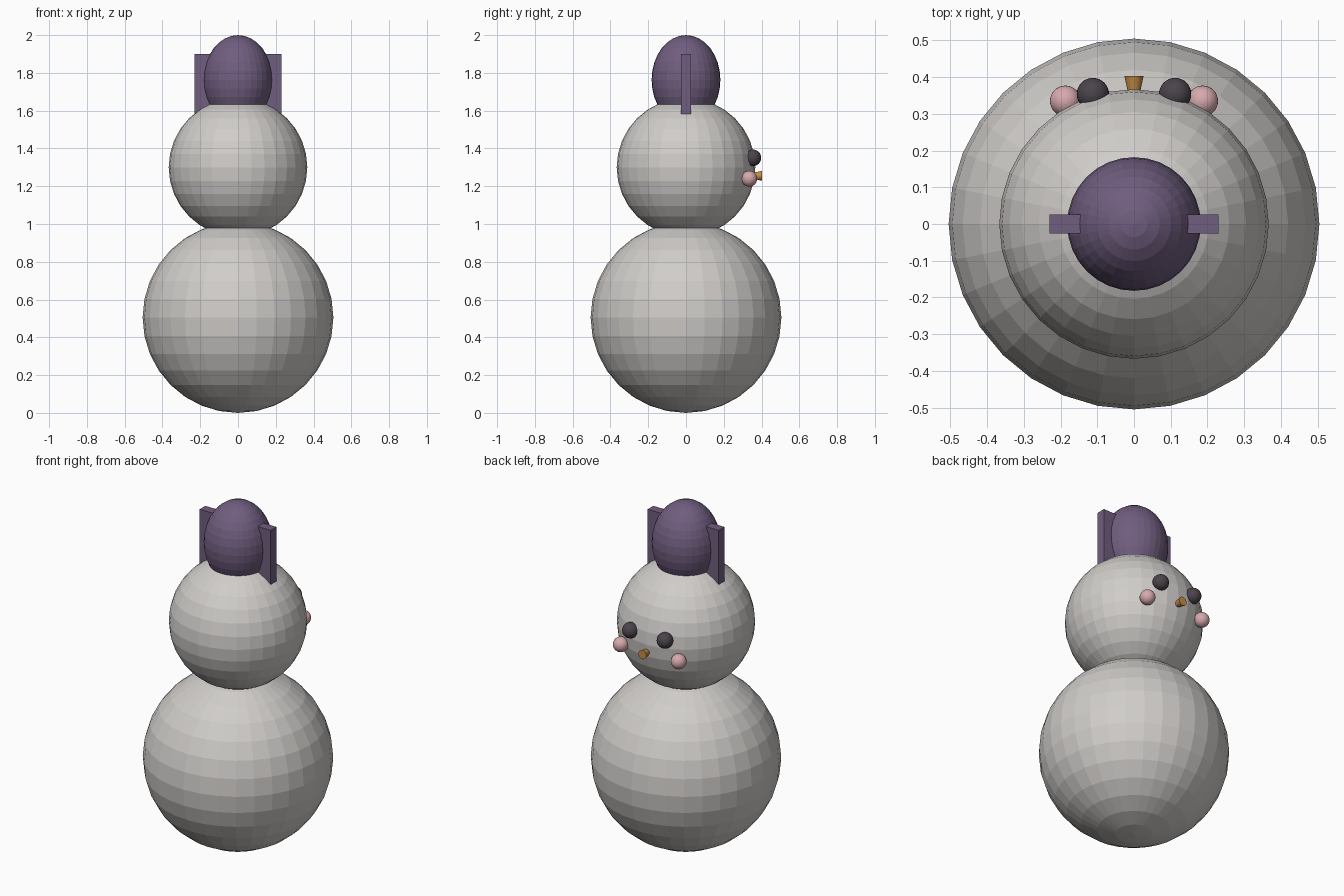
import bpy
from math import radians

cube = bpy.data.objects.get("Cube")
if cube:
    bpy.data.objects.remove(cube, do_unlink=True)


def material(name, rgb):
    mat = bpy.data.materials.new(name)
    mat.use_nodes = True
    mat.diffuse_color = (*rgb, 1)
    mat.node_tree.nodes["Principled BSDF"].inputs["Base Color"].default_value = (*rgb, 1)
    return mat


snow = material("snow white", (0.63, 0.61, 0.59))
purple = material("hat purple", (0.16, 0.11, 0.21))
charcoal = material("charcoal", (0.07, 0.058, 0.07))
pink = material("blush pink", (0.68, 0.40, 0.42))
orange = material("carrot orange", (0.55, 0.26, 0.06))


def finish(name, mat):
    obj = bpy.context.object
    obj.name = name
    obj.data.materials.append(mat)
    return obj


def ball(name, mat, location, radius, height=None):
    """Faceted sphere; height is the vertical radius when it differs."""
    bpy.ops.mesh.primitive_uv_sphere_add(segments=32, ring_count=16, radius=1, location=location)
    bpy.context.object.scale = (radius, radius, height or radius)
    return finish(name, mat)


# Stacked snowballs and the egg-shaped hat
ball("body", snow, (0, 0, 0.505), 0.505)
ball("head", snow, (0, 0, 1.30), 0.367)
ball("hat", purple, (0, 0, 1.763), 0.182, 0.237)

# Paired hat flaps, eyes and cheeks
for side, x in (("left", 1), ("right", -1)):
    bpy.ops.mesh.primitive_cube_add(size=1, location=(x * 0.165, 0, 1.70))
    bpy.context.object.scale = (0.13, 0.052, 0.40)
    finish(side + "_hat_flap", purple)
    ball(side + "_eye", charcoal, (x * 0.112, 0.354, 1.35), 0.044)
    ball(side + "_cheek", pink, (x * 0.187, 0.335, 1.24), 0.042)

# Nose, widening outward from a point inside the head
bpy.ops.mesh.primitive_cone_add(vertices=32, radius1=0.026, radius2=0, depth=0.125,
                                location=(0, 0.3405, 1.255), rotation=(radians(90), 0, 0))
finish("nose", orange)
